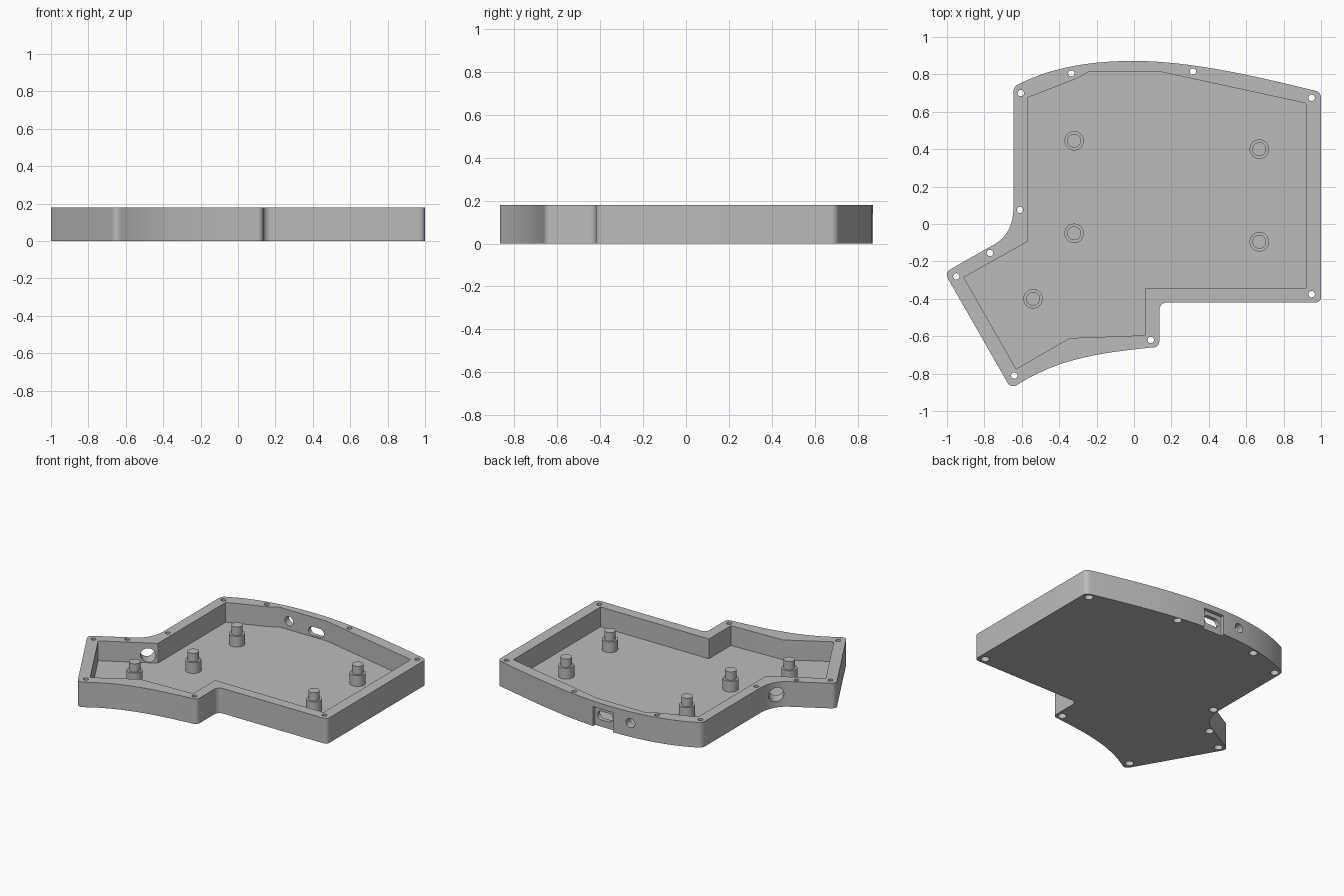
import bpy, bmesh, math
from mathutils import Vector, Matrix
from mathutils.geometry import interpolate_bezier

HEIGHT, FLOOR = 0.18, 0.038

if "Cube" in bpy.data.objects:
    bpy.data.objects.remove(bpy.data.objects["Cube"])

grey = bpy.data.materials.new("plain_grey")
grey.use_nodes = True
grey.diffuse_color = (0.5, 0.5, 0.5, 1)
grey.node_tree.nodes["Principled BSDF"].inputs["Base Color"].default_value = (0.5, 0.5, 0.5, 1)


def prism(name, points, z0, z1, matrix=Matrix()):
    """Extrude a flat outline from z0 to z1."""
    bm = bmesh.new()
    face = bm.faces.new([bm.verts.new((p[0], p[1], z0)) for p in points])
    top = bmesh.ops.extrude_face_region(bm, geom=[face])["geom"]
    verts = [v for v in top if isinstance(v, bmesh.types.BMVert)]
    bmesh.ops.translate(bm, verts=verts, vec=(0, 0, z1 - z0))
    bmesh.ops.transform(bm, matrix=matrix, verts=bm.verts)
    bmesh.ops.recalc_face_normals(bm, faces=bm.faces)
    mesh = bpy.data.meshes.new(name)
    bm.to_mesh(mesh)
    bm.free()
    mesh.materials.append(grey)
    obj = bpy.data.objects.new(name, mesh)
    bpy.context.collection.objects.link(obj)
    return obj


def circle(x, y, r, n=24):
    return [(x + r * math.cos(i * math.tau / n), y + r * math.sin(i * math.tau / n))
            for i in range(n)]


def bezier(*points, n=14):
    a, b, c, d = [Vector(p) for p in points]
    return list(interpolate_bezier(a, b, c, d, n))


def fillet(before, corner, after, r):
    """Round one corner of an outline."""
    c = Vector(corner)
    u, v = (Vector(before) - c).normalized(), (Vector(after) - c).normalized()
    t = r / math.tan(u.angle(v) / 2)
    return bezier(c + u * t, c + u * t * 0.45, c + v * t * 0.45, c + v * t, n=7)


def select_only(obj):
    bpy.ops.object.select_all(action='DESELECT')
    obj.select_set(True)
    bpy.context.view_layer.objects.active = obj


def cut(target, cutter):
    """Subtract the cutter and discard it."""
    select_only(target)
    mod = target.modifiers.new("cut", 'BOOLEAN')
    mod.operation, mod.solver, mod.object = 'DIFFERENCE', 'EXACT', cutter
    bpy.ops.object.modifier_apply(modifier=mod.name)
    bpy.data.objects.remove(cutter)


def smooth(obj):
    select_only(obj)
    bpy.ops.object.shade_smooth_by_angle(angle=math.radians(30))


# Outer outline: curved back, stepped front and angled thumb section
back = bezier((-0.58, 0.765), (-0.41, 0.845), (-0.2, 0.872), (0, 0.872))
back += bezier((0, 0.872), (0.3, 0.872), (0.65, 0.79), (0.93, 0.722))[1:]
front = bezier((0.08, -0.662), (-0.2, -0.69), (-0.4, -0.725), (-0.60, -0.845))
waist = bezier((-0.74, -0.105), (-0.68, -0.07), (-0.645, 0), (-0.645, 0.08))
step = (0.135, -0.42)
toe = (0.135, -0.657)
right_back, right_front = (1, 0.705), (1, -0.42)
thumb_low, thumb_high = (-0.658, -0.881), (-1.013, -0.26)

outline = fillet(waist[-1], (-0.645, 0.735), back[0], 0.04) + back
outline += fillet(back[-1], right_back, right_front, 0.035)
outline += fillet(right_back, right_front, step, 0.03)
outline += fillet(right_front, step, toe, 0.04)
outline += fillet(step, toe, front[0], 0.03) + front
outline += fillet(front[-1], thumb_low, thumb_high, 0.035)
outline += fillet(thumb_low, thumb_high, waist[0], 0.035) + waist

# Tray with a straight-sided pocket
pocket = [(-0.57, 0.675), (-0.30, 0.78), (-0.24, 0.815), (0.135, 0.815),
          (0.92, 0.645), (0.92, -0.345), (0.06, -0.345), (0.06, -0.595),
          (-0.345, -0.61), (-0.63, -0.775), (-0.91, -0.285), (-0.57, -0.095)]
tray = prism("case_tray", outline, 0, HEIGHT)
cut(tray, prism("pocket_cutter", pocket, FLOOR, HEIGHT + 0.1))

# Screw holes, wider on the underside
screws = [(-0.335, 0.805), (0.315, 0.815), (0.95, 0.675), (-0.605, 0.70),
          (-0.61, 0.075), (-0.77, -0.155), (-0.95, -0.28), (-0.64, -0.81),
          (0.09, -0.62), (0.95, -0.375)]
for x, y in screws:
    cut(tray, prism("screw_cutter", circle(x, y, 0.017), -0.1, HEIGHT + 0.1))
    cut(tray, prism("head_cutter", circle(x, y, 0.028), -0.1, 0.05))


def wall_frame(x, y, z, direction):
    """Frame whose z axis points out through a wall and whose y axis is up."""
    out = Vector((*direction, 0)).normalized()
    up = Vector((0, 0, 1))
    side = up.cross(out)
    rot = Matrix((side, up, out)).transposed().to_4x4()
    return Matrix.Translation((x, y, z)) @ rot


# Connector recess and rounded slot in the back wall
recess = [(-0.08, -0.2), (0.08, -0.2), (0.08, 0.06), (-0.08, 0.06)]
port = wall_frame(0.05, 0.845, 0.08, (0, 1))
cut(tray, prism("recess_cutter", recess, 0, 0.2, port))
slot = [(px + math.copysign(0.03, px), py) for px, py in circle(0, 0, 0.031, 26)]
cut(tray, prism("slot_cutter", slot, -0.1, 0.1, port))

# Round socket hole in the back wall, larger cable hole at the waist
cut(tray, prism("socket_cutter", circle(0, 0, 0.033), -0.12, 0.12,
                wall_frame(-0.165, 0.85, 0.1, (0, 1))))
cut(tray, prism("cable_cutter", circle(0, 0, 0.05, 32), -0.12, 0.12,
                wall_frame(-0.655, -0.085, 0.092, (-0.6, 0.8))))
smooth(tray)

# Stepped support posts
posts = [(-0.32, 0.445), (0.67, 0.40), (-0.32, -0.05), (0.67, -0.095), (-0.54, -0.40)]
for i, (x, y) in enumerate(posts, 1):
    smooth(prism(f"post_base_{i}", circle(x, y, 0.052, 32), FLOOR - 0.01, 0.115))
    smooth(prism(f"post_pin_{i}", circle(x, y, 0.037, 32), 0.105, 0.175))
